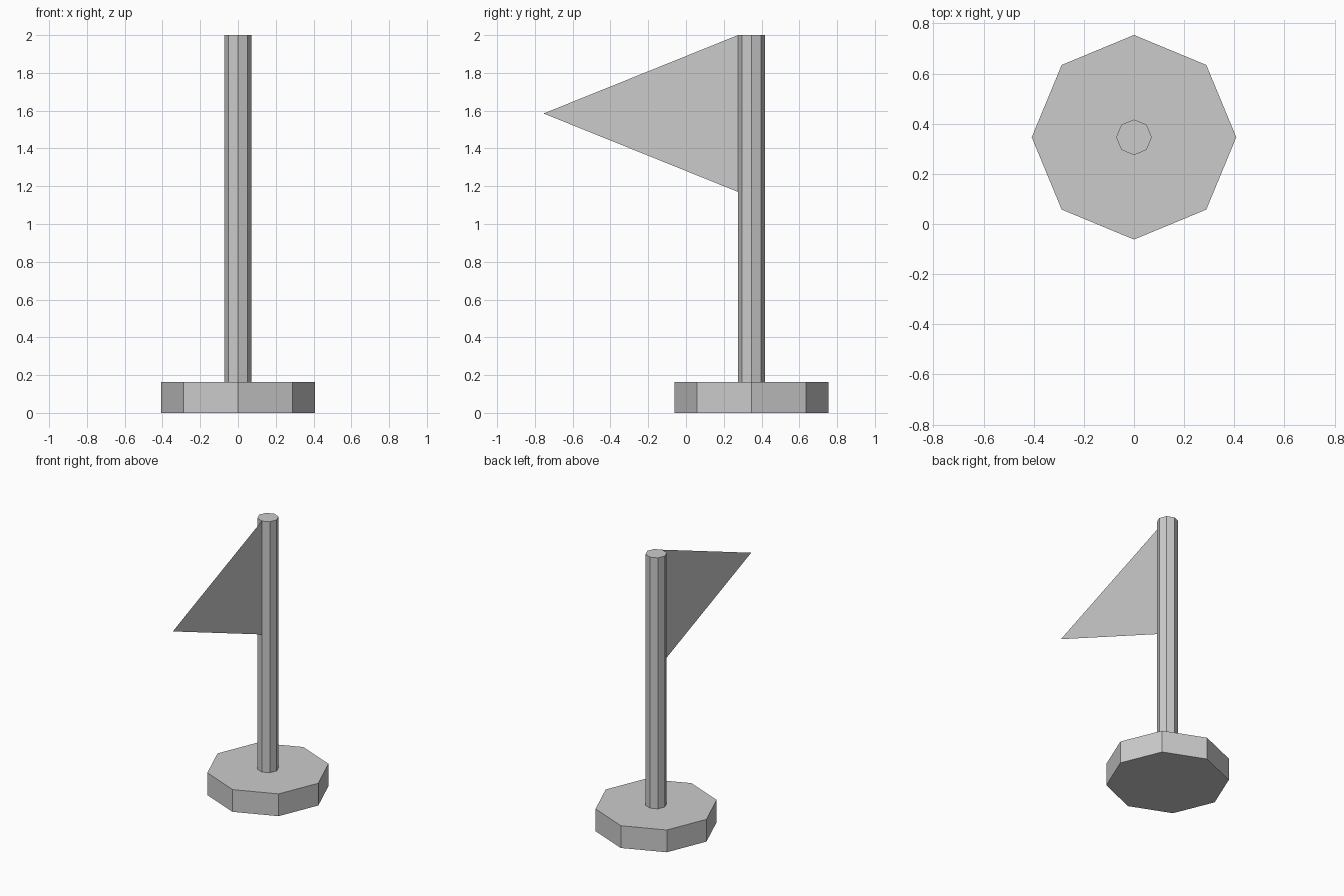
import bpy

if "Cube" in bpy.data.objects:
    bpy.data.objects.remove(bpy.data.objects["Cube"])

CENTRE_Y = 0.346
BASE_TOP = 0.163
TOP = 2.0
POLE_R = 0.071


def octagon_prism(name, radius, z0, z1):
    bpy.ops.mesh.primitive_cylinder_add(
        vertices=8, radius=radius, depth=z1 - z0,
        location=(0, CENTRE_Y, (z0 + z1) / 2))
    bpy.context.object.name = name


# Base and pole
octagon_prism("base", 0.408, 0, BASE_TOP)
octagon_prism("pole", POLE_R, BASE_TOP, TOP)

# Single-sheet triangular pennant attached to the front edge of the pole
edge_y = CENTRE_Y - POLE_R
mesh = bpy.data.meshes.new("flag")
mesh.from_pydata([(0, edge_y, TOP), (0, -0.754, 1.585), (0, edge_y, 1.17)],
                 [], [(0, 1, 2)])
bpy.context.collection.objects.link(bpy.data.objects.new("flag", mesh))
